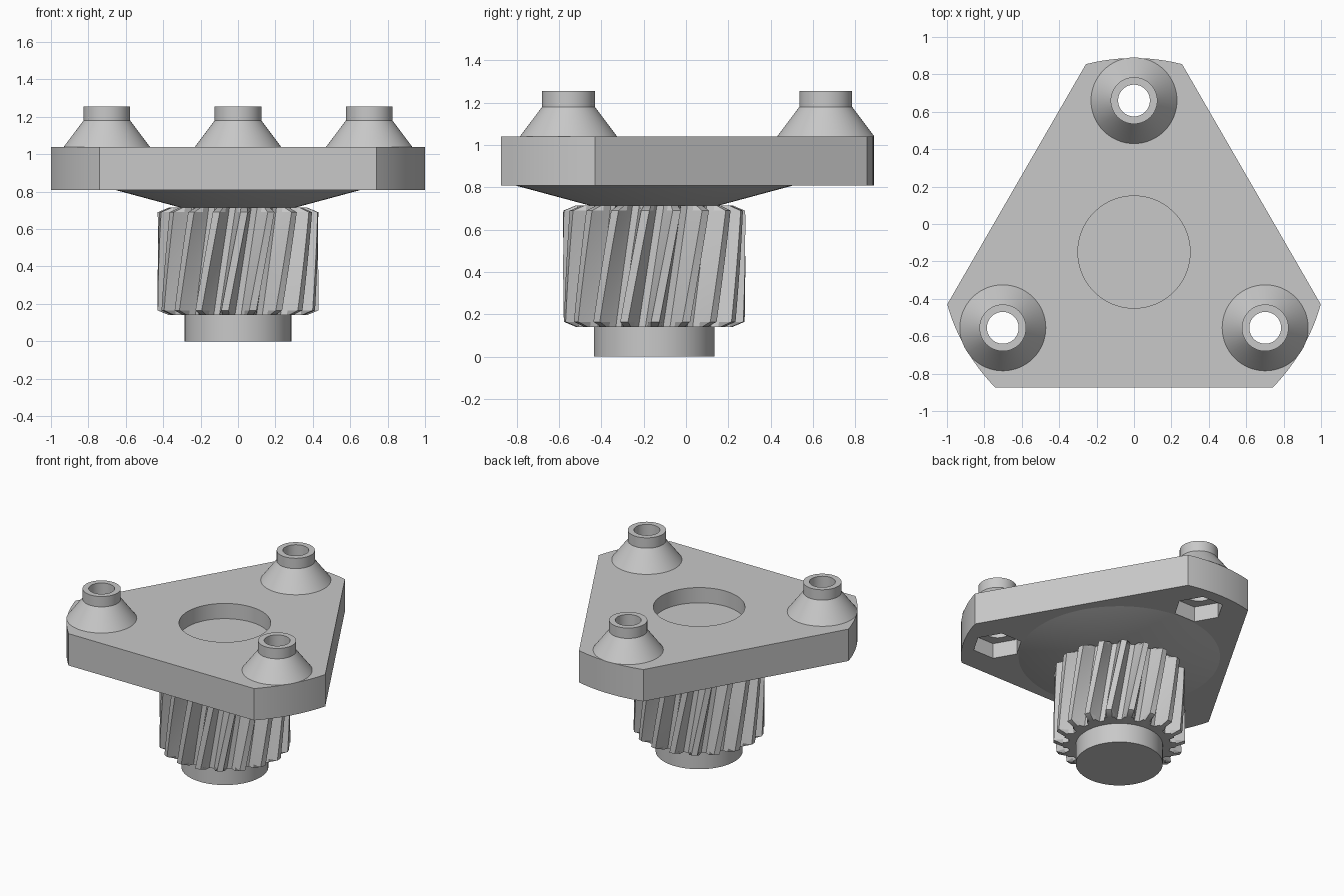
import bpy, bmesh
from math import pi, sin, cos, acos, radians

cube = bpy.data.objects.get("Cube")
if cube:
    bpy.data.objects.remove(cube, do_unlink=True)

AXIS_Y = -0.15          # gear axis position
BOSS_DIST = 0.81        # boss distance from the axis
PLATE_LOW, PLATE_TOP = 0.81, 1.04

grey = bpy.data.materials.new("plain_grey")
grey.use_nodes = True
grey.diffuse_color = (0.58, 0.58, 0.58, 1)
grey.node_tree.nodes["Principled BSDF"].inputs["Base Color"].default_value = (0.58, 0.58, 0.58, 1)


def finish(name, bm, x=0, y=AXIS_Y):
    """Turn a bmesh into an object with consistent normals."""
    bmesh.ops.recalc_face_normals(bm, faces=bm.faces)
    mesh = bpy.data.meshes.new(name)
    bm.to_mesh(mesh)
    bm.free()
    mesh.materials.append(grey)
    obj = bpy.data.objects.new(name, mesh)
    obj.location = (x, y, 0)
    bpy.context.collection.objects.link(obj)
    return obj


def loft(name, loops, caps=True, closed=False, x=0, y=AXIS_Y):
    """Skin a stack of equal-length point loops."""
    bm = bmesh.new()
    rings = [[bm.verts.new(p) for p in loop] for loop in loops]
    pairs = list(zip(rings, rings[1:]))
    if closed:
        pairs.append((rings[-1], rings[0]))
    for low, high in pairs:
        n = len(low)
        for i in range(n):
            j = (i + 1) % n
            bm.faces.new((low[i], low[j], high[j], high[i]))
    if caps and not closed:
        bm.faces.new(rings[0])
        bm.faces.new(rings[-1])
    return finish(name, bm, x, y)


def turned(name, profile, sides=64, **kw):
    """Revolve (radius, height) points about z."""
    loops = [[(r * cos(2 * pi * i / sides), r * sin(2 * pi * i / sides), z)
              for i in range(sides)] for r, z in profile]
    return loft(name, loops, **kw)


def cut(target, cutter):
    cutter.hide_render = True
    mod = target.modifiers.new("cut", "BOOLEAN")
    mod.operation = "DIFFERENCE"
    mod.solver = "EXACT"
    mod.object = cutter
    bpy.context.view_layer.objects.active = target
    bpy.ops.object.modifier_apply(modifier=mod.name)
    bpy.data.objects.remove(cutter, do_unlink=True)


# Triangular plate with rounded, clipped corners
radius, apothem = 1.037, 0.725
half = pi / 3 - acos(apothem / radius)
outline = []
for k in range(3):
    mid = pi / 2 + k * 2 * pi / 3
    for i in range(13):
        a = mid + half * (i / 6 - 1)
        outline.append((radius * cos(a), radius * sin(a)))
plate = loft("mounting_plate", [[(px, py, z) for px, py in outline]
                                for z in (PLATE_LOW, PLATE_TOP)])

# Round recess in the top
cut(plate, turned("recess_cutter", [(0.3, 0.93), (0.3, 1.2)], sides=96))

# Hollow bosses, each with a bore and a hexagonal nut pocket below
parts = [plate]
for k in range(3):
    a = pi / 2 + k * 2 * pi / 3
    at = dict(x=BOSS_DIST * cos(a), y=AXIS_Y + BOSS_DIST * sin(a))
    cut(plate, turned("pocket_cutter", [(0.165, 0.7), (0.165, 0.92)], sides=6, **at))
    cut(plate, turned("bore_cutter", [(0.085, 0.85), (0.085, 1.2)], **at))
    parts.append(turned("boss_%d" % (k + 1),
                        [(0.23, PLATE_TOP), (0.125, 1.18), (0.125, 1.255),
                         (0.085, 1.255), (0.085, PLATE_TOP)],
                        closed=True, **at))

# Shallow cone joining plate and gear
parts.append(turned("flared_collar", [(0.3, 0.713), (0.66, PLATE_LOW)], sides=96))

# Helical gear with chamfered tooth ends
TEETH, LOW, HIGH, CHAMFER = 18, 0.14, 0.715, 0.025
TWIST = radians(15)
ROOT, MID, TIP = 0.335, 0.37, 0.43
tooth = [(-0.36, ROOT), (-0.25, MID), (-0.13, TIP),
         (0.13, TIP), (0.25, MID), (0.36, ROOT)]


def gear_loop(z, limit):
    turn = TWIST * (z - LOW) / (HIGH - LOW)
    pts = []
    for t in range(TEETH):
        for frac, r in tooth:
            a = 2 * pi * (t + frac) / TEETH + turn
            r = min(r, limit)
            pts.append((r * cos(a), r * sin(a), z))
    return pts


steps = 12
inner_low, inner_high = LOW + CHAMFER, HIGH - CHAMFER
loops = [gear_loop(LOW, MID)]
loops += [gear_loop(inner_low + (inner_high - inner_low) * i / steps, TIP)
          for i in range(steps + 1)]
loops.append(gear_loop(HIGH, MID))
parts.append(loft("helical_gear", loops))

# Hub under the gear
parts.append(turned("lower_hub", [(0.285, 0), (0.285, LOW + 0.01)], sides=96))

# Smooth round surfaces, keep edges crisp
for obj in parts:
    obj.data.polygons.foreach_set("use_smooth", [True] * len(obj.data.polygons))
    obj.data.set_sharp_from_angle(angle=radians(25))
